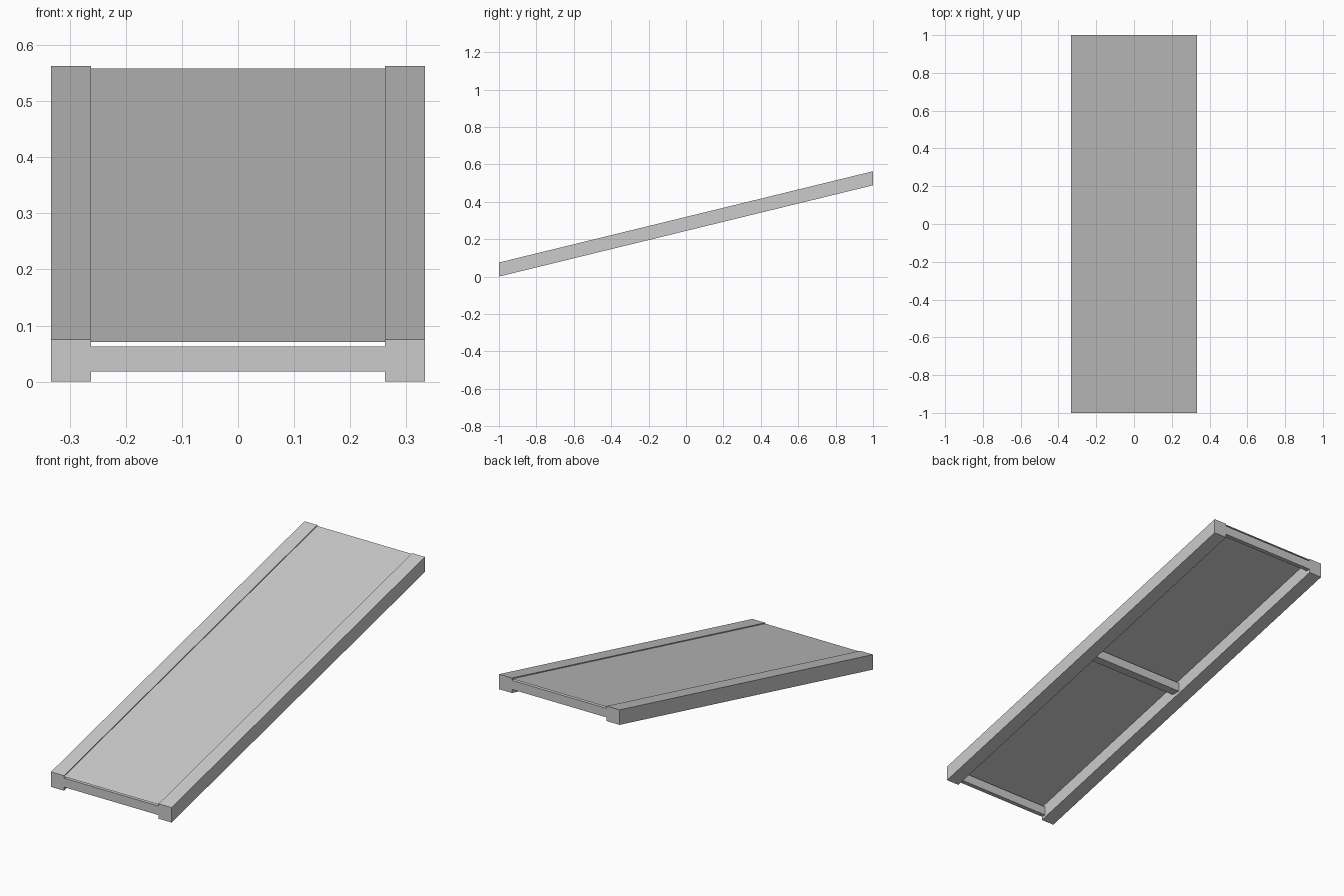
import bpy
import bmesh

cube = bpy.data.objects.get("Cube")
if cube:
    bpy.data.objects.remove(cube, do_unlink=True)

HALF_LENGTH = 1.0
RISE = 0.488           # climb from front to back
OUTER, INNER = 0.333, 0.262
RAIL_HEIGHT = 0.075
PANEL_HEIGHT = 0.0705  # panel height above the rail underside
BAR = 0.045            # square crossbar section
BAR_CENTRE = 0.0405

grey = bpy.data.materials.new("light_grey")
grey.use_nodes = True
colour = (0.6, 0.6, 0.6, 1)
grey.diffuse_color = colour
grey.node_tree.nodes["Principled BSDF"].inputs["Base Color"].default_value = colour


def slope(y):
    """Height of the rail underside at y."""
    return RISE * (y + HALF_LENGTH) / (2 * HALF_LENGTH)


def extrude_profile(name, profile, x0, x1):
    """Extrude a closed (y, z) profile from x0 to x1."""
    bm = bmesh.new()
    face = bm.faces.new([bm.verts.new((x0, y, z)) for y, z in profile])
    result = bmesh.ops.extrude_face_region(bm, geom=[face])
    moved = [v for v in result["geom"] if isinstance(v, bmesh.types.BMVert)]
    bmesh.ops.translate(bm, verts=moved, vec=(x1 - x0, 0, 0))
    bmesh.ops.recalc_face_normals(bm, faces=bm.faces)
    return finish(name, bm)


def finish(name, bm):
    mesh = bpy.data.meshes.new(name)
    bm.to_mesh(mesh)
    bm.free()
    mesh.materials.append(grey)
    obj = bpy.data.objects.new(name, mesh)
    bpy.context.collection.objects.link(obj)
    return obj


# Sloping side rails with upright ends
low, high = slope(-HALF_LENGTH), slope(HALF_LENGTH)
rail_profile = [(-HALF_LENGTH, low), (HALF_LENGTH, high),
                (HALF_LENGTH, high + RAIL_HEIGHT), (-HALF_LENGTH, low + RAIL_HEIGHT)]
for name, side in (("left_rail", 1), ("right_rail", -1)):
    extrude_profile(name, rail_profile, side * INNER, side * OUTER)

# Level crossbars, the end ones trimmed flush with the rails
for name, y in (("front_crossbar", -HALF_LENGTH), ("middle_crossbar", 0),
                ("back_crossbar", HALF_LENGTH)):
    y0 = max(y - BAR / 2, -HALF_LENGTH)
    y1 = min(y + BAR / 2, HALF_LENGTH)
    z0 = slope(y) + BAR_CENTRE - BAR / 2
    z1 = z0 + BAR
    extrude_profile(name, [(y0, z0), (y1, z0), (y1, z1), (y0, z1)], -INNER, INNER)

# Thin deck sheet just below the rail tops
bm = bmesh.new()
corners = [(-INNER, -HALF_LENGTH), (INNER, -HALF_LENGTH),
           (INNER, HALF_LENGTH), (-INNER, HALF_LENGTH)]
bm.faces.new([bm.verts.new((x, y, slope(y) + PANEL_HEIGHT)) for x, y in corners])
finish("deck_panel", bm)
